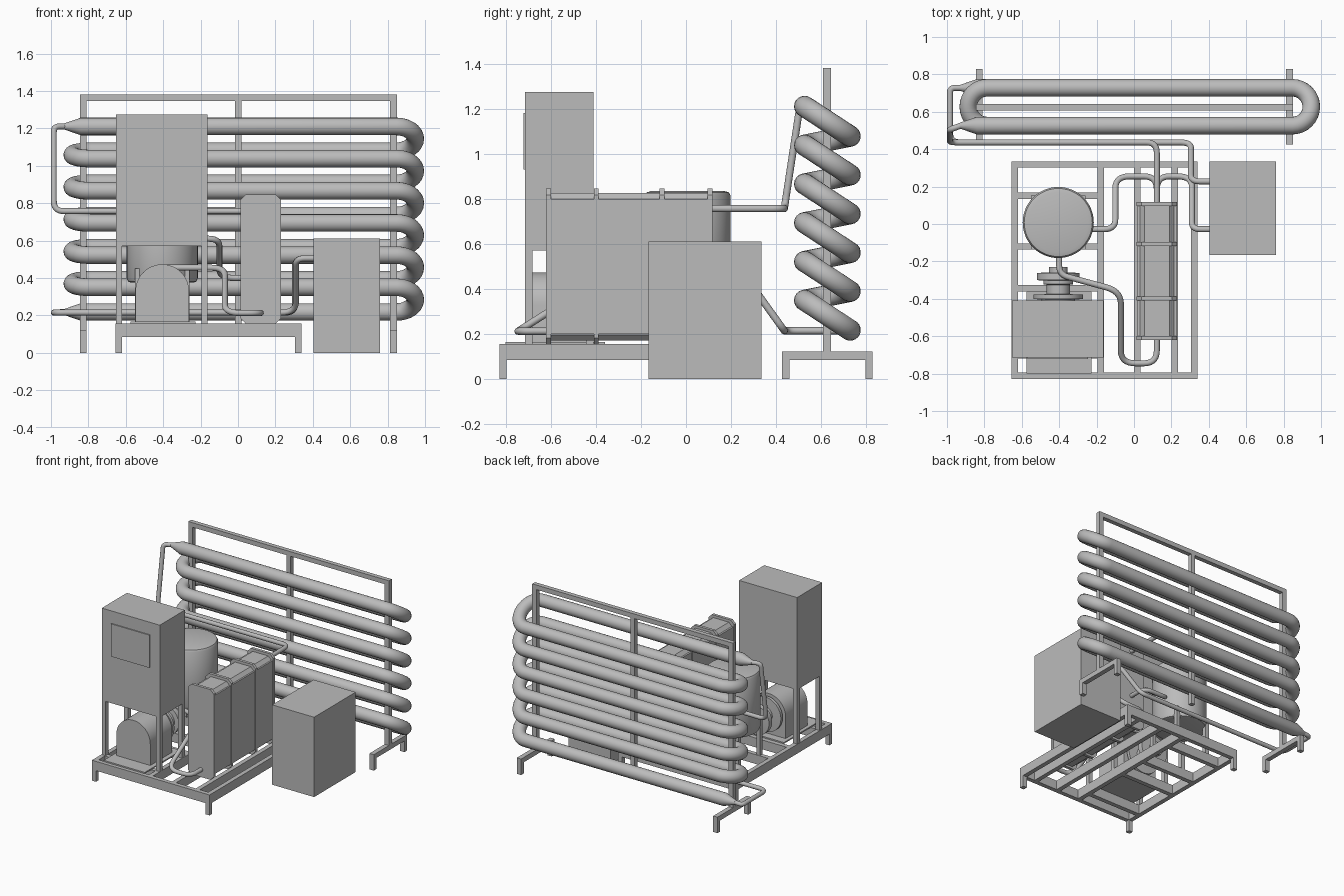
import bpy, bmesh, math
from mathutils import Vector

if "Cube" in bpy.data.objects:
    bpy.data.objects.remove(bpy.data.objects["Cube"])

metal = bpy.data.materials.new("grey_metal")
metal.diffuse_color = (0.5, 0.5, 0.5, 1)
metal.use_nodes = True
metal.node_tree.nodes["Principled BSDF"].inputs["Base Color"].default_value = metal.diffuse_color


def finish(name, bm, smooth=False):
    bmesh.ops.recalc_face_normals(bm, faces=bm.faces)
    me = bpy.data.meshes.new(name)
    bm.to_mesh(me)
    bm.free()
    me.materials.append(metal)
    ob = bpy.data.objects.new(name, me)
    bpy.context.collection.objects.link(ob)
    if smooth:
        select(ob)
        bpy.ops.object.shade_smooth_by_angle(angle=math.radians(35))
    return ob


def select(ob):
    bpy.ops.object.select_all(action='DESELECT')
    ob.select_set(True)
    bpy.context.view_layer.objects.active = ob


def box(name, x0, x1, y0, y1, z0, z1):
    bm = bmesh.new()
    bmesh.ops.create_cube(bm, size=1)
    for v in bm.verts:
        v.co = ((x0 + x1) / 2 + v.co.x * (x1 - x0),
                (y0 + y1) / 2 + v.co.y * (y1 - y0),
                (z0 + z1) / 2 + v.co.z * (z1 - z0))
    return finish(name, bm)


def extrude_y(name, outline, y0, y1, smooth=False):
    """Extrude an (x, z) outline along y."""
    bm = bmesh.new()
    f = bm.faces.new([bm.verts.new((x, y0, z)) for x, z in outline])
    r = bmesh.ops.extrude_face_region(bm, geom=[f])
    moved = [g for g in r["geom"] if isinstance(g, bmesh.types.BMVert)]
    bmesh.ops.translate(bm, vec=(0, y1 - y0, 0), verts=moved)
    return finish(name, bm, smooth)


def lathe(name, profile, place, n=48):
    """Spin (radius, height) pairs; place maps local x, y, height to the world."""
    bm = bmesh.new()
    rings = []
    for r, h in profile:
        rings.append([bm.verts.new(place(r * math.cos(2 * math.pi * i / n),
                                         r * math.sin(2 * math.pi * i / n), h))
                      for i in range(n)])
    for a, b in zip(rings, rings[1:]):
        for i in range(n):
            j = (i + 1) % n
            bm.faces.new((a[i], a[j], b[j], b[i]))
    bm.faces.new(rings[0])
    bm.faces.new(rings[-1])
    return finish(name, bm, True)


def tube(name, pts, depth, radii=None, res=6):
    cu = bpy.data.curves.new(name, 'CURVE')
    cu.dimensions = '3D'
    cu.bevel_depth = depth
    cu.bevel_resolution = res
    cu.use_fill_caps = True
    sp = cu.splines.new('POLY')
    sp.points.add(len(pts) - 1)
    for i, p in enumerate(pts):
        sp.points[i].co = (*p, 1)
        sp.points[i].radius = radii[i] if radii else 1
    cu.materials.append(metal)
    ob = bpy.data.objects.new(name, cu)
    bpy.context.collection.objects.link(ob)
    select(ob)
    bpy.ops.object.convert(target='MESH')
    bpy.ops.object.shade_smooth_by_angle(angle=math.radians(40))


def pipe(name, corners, bend=0.055, steps=7):
    """Thin pipe through corner points with rounded elbows."""
    c = [Vector(p) for p in corners]
    pts = [c[0]]
    for a, b, d in zip(c, c[1:], c[2:]):
        u, w = a - b, d - b
        t = min(bend, u.length * 0.48, w.length * 0.48)
        p, q = b + u.normalized() * t, b + w.normalized() * t
        for i in range(steps + 1):
            s = i / steps
            pts.append(p * (1 - s) ** 2 + b * 2 * s * (1 - s) + q * s * s)
    pts.append(c[-1])
    tube(name, pts, 0.016)


# Coil: six long turns, dropping mostly round the right-hand bends
R, XL, XR, YC, RB = 0.047, -0.785, 0.847, 0.627, 0.101
pts, radii = [(-0.93, YC - RB, 1.21), (-0.84, YC - RB, 1.21)], [0.016 / R, 1]


def bend_points(cx, a0, z0, z1, n=16):
    for i in range(n + 1):
        s = i / n
        a = a0 + math.pi * s
        pts.append((cx + RB * math.cos(a), YC + RB * math.sin(a),
                    z0 + (z1 - z0) * (1 - math.cos(math.pi * s)) / 2))
        radii.append(1)


for k in range(6):
    z = 1.21 - 0.172 * k
    bend_points(XR, -math.pi / 2, z, z - 0.132)
    if k < 5:
        bend_points(XL, math.pi / 2, z - 0.132, z - 0.172)
pts += [(-0.84, YC + RB, 0.218), (-0.93, YC + RB, 0.218)]
radii += [1, 0.016 / R]
tube("coil", pts, R, radii, 8)

# Coil stand
for side, x in (("left", -0.828), ("right", 0.832)):
    x0, x1 = x - 0.018, x + 0.018
    box(f"stand_upright_{side}", x0, x1, 0.608, 0.642, 0.12, 1.38)
    box(f"stand_foot_bar_{side}", x0, x1, 0.425, 0.828, 0.085, 0.122)
    for end, y in (("front", 0.425), ("rear", 0.795)):
        box(f"stand_foot_{side}_{end}", x0, x1, y, y + 0.033, 0, 0.085)
box("stand_top_beam", -0.846, 0.85, 0.608, 0.642, 1.345, 1.38)
box("stand_middle_upright", -0.016, 0.018, 0.608, 0.642, 0.15, 1.345)

# Skid frame
Z0, Z1 = 0.085, 0.156
for side, x in (("left", -0.655), ("right", 0.305)):
    box(f"skid_beam_{side}", x, x + 0.034, -0.828, 0.335, Z0, Z1)
    for end, y in (("front", -0.828), ("rear", 0.302)):
        box(f"skid_leg_{side}_{end}", x, x + 0.034, y, y + 0.033, 0, Z0)
for end, y in (("front", -0.828), ("rear", 0.302)):
    box(f"skid_beam_{end}", -0.621, 0.305, y, y + 0.033, Z0, Z1)
for i, x in enumerate((-0.195, 0.0, 0.2)):
    box(f"skid_rail_{i}", x, x + 0.034, -0.795, 0.302, Z0, Z1)
for i, y in enumerate((-0.72, -0.36, -0.137, 0.135)):
    box(f"skid_cross_bar_{i}", -0.621, -0.195, y, y + 0.034, Z0, Z1)

# Control cabinet on four posts
box("cabinet", -0.652, -0.162, -0.713, -0.41, 0.57, 1.275)
box("cabinet_panel", -0.57, -0.245, -0.721, -0.713, 0.93, 1.18)
for i, x in enumerate((-0.652, -0.195)):
    for j, y in enumerate((-0.713, -0.443)):
        box(f"cabinet_post_{i}{j}", x, x + 0.033, y, y + 0.033, Z1, 0.57)

# Storage tank with legs
TX, TY = -0.405, 0.008
lathe("tank", [(0.165, 0.375), (0.182, 0.38), (0.19, 0.4), (0.19, 0.815),
               (0.182, 0.829), (0.16, 0.835)],
      lambda x, y, h: (TX + x, TY + y, h))
for i in (-1, 1):
    for j in (-1, 1):
        x, y = TX + i * 0.13, TY + j * 0.13
        box(f"tank_leg_{i}_{j}", x - 0.015, x + 0.015, y - 0.015, y + 0.015, Z1, 0.45)

# Motor with arched housing, shaft coupling and pump discs
MX, MZ, MR = -0.405, 0.33, 0.143
arch = [(MX - MR, 0.16)] + [(MX - MR * math.cos(math.pi * i / 24),
                             MZ + MR * math.sin(math.pi * i / 24)) for i in range(25)]
extrude_y("motor", arch + [(MX + MR, 0.16)], -0.685, -0.42, True)
box("motor_base", -0.575, -0.228, -0.8, -0.36, Z1, 0.166)
lathe("pump", [(0.09, -0.42), (0.09, -0.405), (0.132, -0.4), (0.132, -0.378),
               (0.062, -0.375), (0.062, -0.325), (0.08, -0.322), (0.08, -0.303),
               (0.113, -0.3), (0.113, -0.262), (0.05, -0.258), (0.05, -0.23)],
      lambda x, y, h: (MX + x, h, MZ + y))

# Plate heat exchanger with four clamping bands
def octagon(x0, x1, z0, z1, c):
    return [(x0 + c, z0), (x1 - c, z0), (x1, z0 + c), (x1, z1 - c),
            (x1 - c, z1), (x0 + c, z1), (x0, z1 - c), (x0, z0 + c)]


extrude_y("exchanger_body", octagon(0.032, 0.214, 0.172, 0.825, 0.025), -0.605, 0.115)
for i, y in enumerate((-0.61, -0.398, -0.106, 0.107)):
    extrude_y(f"exchanger_band_{i}", octagon(0.013, 0.23, 0.156, 0.845, 0.028), y - 0.011, y + 0.011)
box("exchanger_side_plates", 0.018, 0.226, -0.6, 0.1, 0.2, 0.8)

# Chiller box
box("chiller", 0.405, 0.76, -0.167, 0.335, 0, 0.61)

# Pipework
EX = 0.122
pipe("coil_upper_pipe", [(-0.925, 0.526, 1.21), (-0.985, 0.505, 1.21), (-0.985, 0.436, 0.757),
                         (EX, 0.436, 0.757), (EX, 0.11, 0.757)])
pipe("coil_lower_pipe", [(-0.925, 0.728, 0.218), (-0.984, 0.728, 0.215), (-0.984, 0.436, 0.215),
                         (0.305, 0.436, 0.215), (0.305, 0.228, 0.505), (0.41, 0.228, 0.505)])
pipe("chiller_pipe", [(0.41, -0.028, 0.505), (0.31, -0.028, 0.505), (0.31, 0.255, 0.215),
                      (EX, 0.255, 0.215), (EX, 0.11, 0.215)], 0.08)
pipe("tank_pipe", [(-0.23, -0.028, 0.61), (-0.1, -0.028, 0.61), (-0.1, 0.255, 0.4),
                   (EX, 0.255, 0.4), (EX, 0.11, 0.4)], 0.08)
pipe("pump_pipe", [(-0.4, -0.17, 0.455), (-0.4, -0.27, 0.455), (-0.07, -0.36, 0.455),
                   (-0.07, -0.745, 0.213), (EX, -0.745, 0.213), (EX, -0.6, 0.213)], 0.08)
